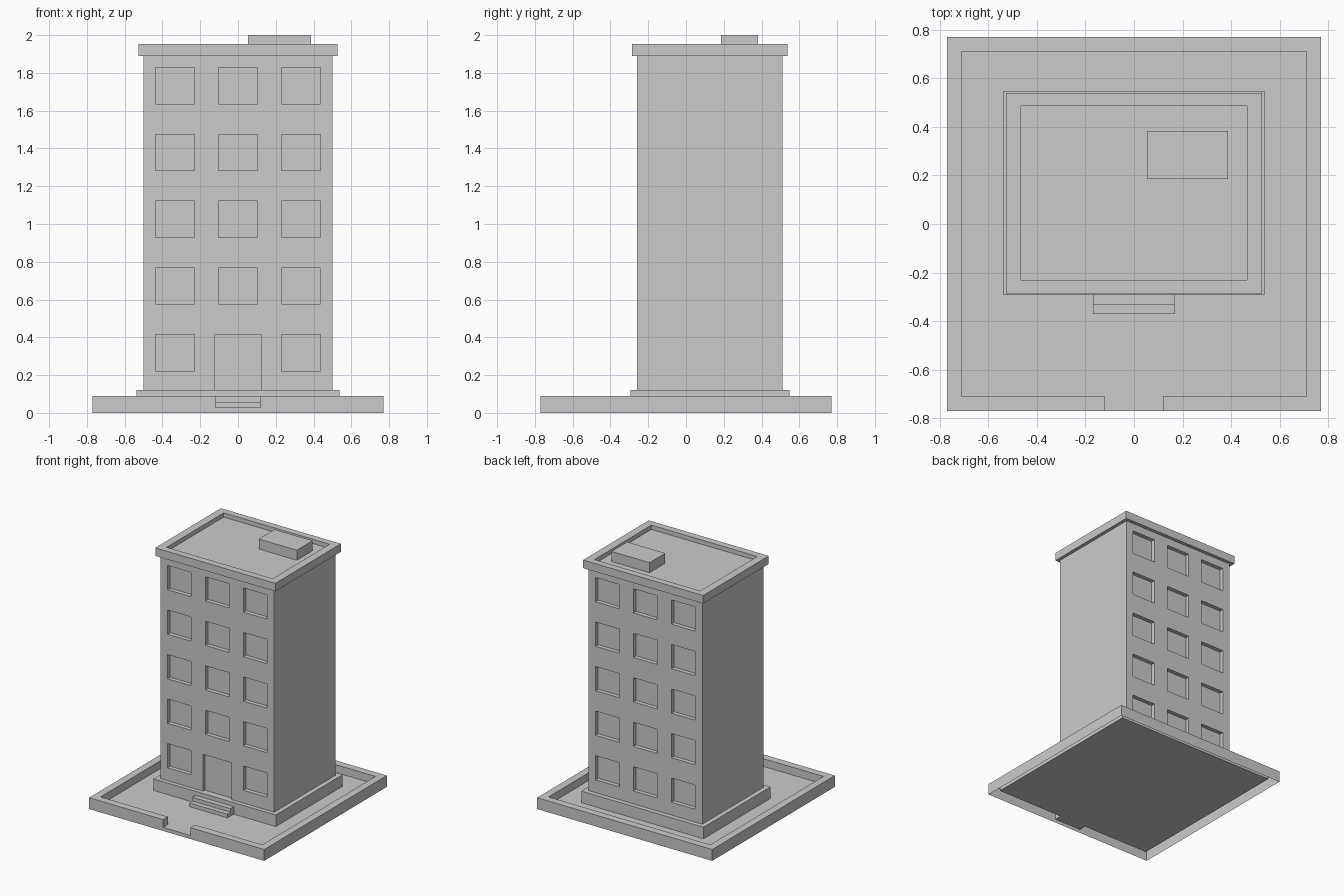
import bpy, bmesh

if "Cube" in bpy.data.objects:
    bpy.data.objects.remove(bpy.data.objects["Cube"])


def finish(name, bm):
    me = bpy.data.meshes.new(name)
    bm.to_mesh(me)
    bm.free()
    ob = bpy.data.objects.new(name, me)
    bpy.context.collection.objects.link(ob)
    return ob


def add_box(bm, x0, x1, y0, y1, z0, z1):
    vs = bmesh.ops.create_cube(bm, size=1)["verts"]
    for v in vs:
        v.co.x = x1 if v.co.x > 0 else x0
        v.co.y = y1 if v.co.y > 0 else y0
        v.co.z = z1 if v.co.z > 0 else z0


def box(name, *dims):
    bm = bmesh.new()
    add_box(bm, *dims)
    return finish(name, bm)


# Plot: thin shell, open underneath, with a kerb and an entrance gap
O, I, G = 0.769, 0.71, 0.119
TOP, FLOOR = 0.09, 0.028
ring = [(G, -O), (O, -O), (O, O), (-O, O), (-O, -O), (-G, -O),
        (-G, -I), (-I, -I), (-I, I), (I, I), (I, -I), (G, -I)]
bm = bmesh.new()


def face(pts):
    bm.faces.new([bm.verts.new(p) for p in pts])


face([(x, y, TOP) for x, y in ring])
for k, a in enumerate(ring):
    b = ring[(k + 1) % len(ring)]
    low = 0.0 if k < 5 else FLOOR
    face([(*b, TOP), (*a, TOP), (*a, low), (*b, low)])
face([(G, -O, FLOOR), (-G, -O, FLOOR), (-G, -O, 0), (G, -O, 0)])
face([(x, y, FLOOR) for x, y in
      [(-I, -I), (-G, -I), (-G, -O), (G, -O), (G, -I), (I, -I), (I, I), (-I, I)]])
bmesh.ops.remove_doubles(bm, verts=bm.verts, dist=1e-5)
finish("plot_base", bm)

# Plinth and entrance steps
box("plinth", -0.537, 0.537, -0.293, 0.547, FLOOR, 0.12)
box("lower_step", -0.168, 0.168, -0.371, -0.29, FLOOR, 0.058)
box("upper_step", -0.168, 0.168, -0.333, -0.29, FLOOR, 0.088)

# Tower with recessed windows front and back, and a front door
YF, YB, DEPTH = -0.26, 0.51, 0.033
tower = box("tower", -0.5, 0.5, YF, YB, FLOOR, 1.9)
bm = bmesh.new()
for row in range(5):
    z = 0.222 + row * 0.3535
    for col in (-1, 0, 1):
        x = col * 0.333
        add_box(bm, x - 0.104, x + 0.104, YB - DEPTH, YB + 0.1, z, z + 0.192)
        if row or col:
            add_box(bm, x - 0.104, x + 0.104, YF - 0.1, YF + DEPTH, z, z + 0.192)
add_box(bm, -0.124, 0.124, YF - 0.1, YF + 0.022, 0.115, 0.412)
cutter = finish("opening_cutter", bm)
cutter.hide_render = True
cutter.hide_viewport = False
mod = tower.modifiers.new("openings", 'BOOLEAN')
mod.operation = 'DIFFERENCE'
mod.solver = 'EXACT'
mod.object = cutter
bpy.context.view_layer.update()
cut = bpy.data.meshes.new_from_object(
    tower.evaluated_get(bpy.context.evaluated_depsgraph_get()))
tower.modifiers.clear()
tower.data = cut
bpy.data.objects.remove(cutter)

# Cornice with a sunken roof
ROOF = 1.92
bm = bmesh.new()
add_box(bm, -0.527, 0.527, -0.285, 0.538, 1.89, 1.954)
bm.normal_update()
top = max(bm.faces, key=lambda f: f.calc_center_median().z)
bmesh.ops.inset_individual(bm, faces=[top], thickness=0.0)
for v in top.verts:
    v.co.x = 0.465 if v.co.x > 0 else -0.465
    v.co.y = 0.485 if v.co.y > 0 else -0.23
well = bmesh.ops.extrude_discrete_faces(bm, faces=[top])["faces"][0]
edges = list(well.edges)
for v in well.verts:
    v.co.z = ROOF
bm.normal_update()
bmesh.ops.remove_doubles(bm, verts=bm.verts, dist=1e-5)
bmesh.ops.recalc_face_normals(bm, faces=bm.faces)
finish("cornice", bm)

# Rooftop hut
box("roof_hut", 0.053, 0.387, 0.185, 0.382, ROOF - 0.01, 2.0)
